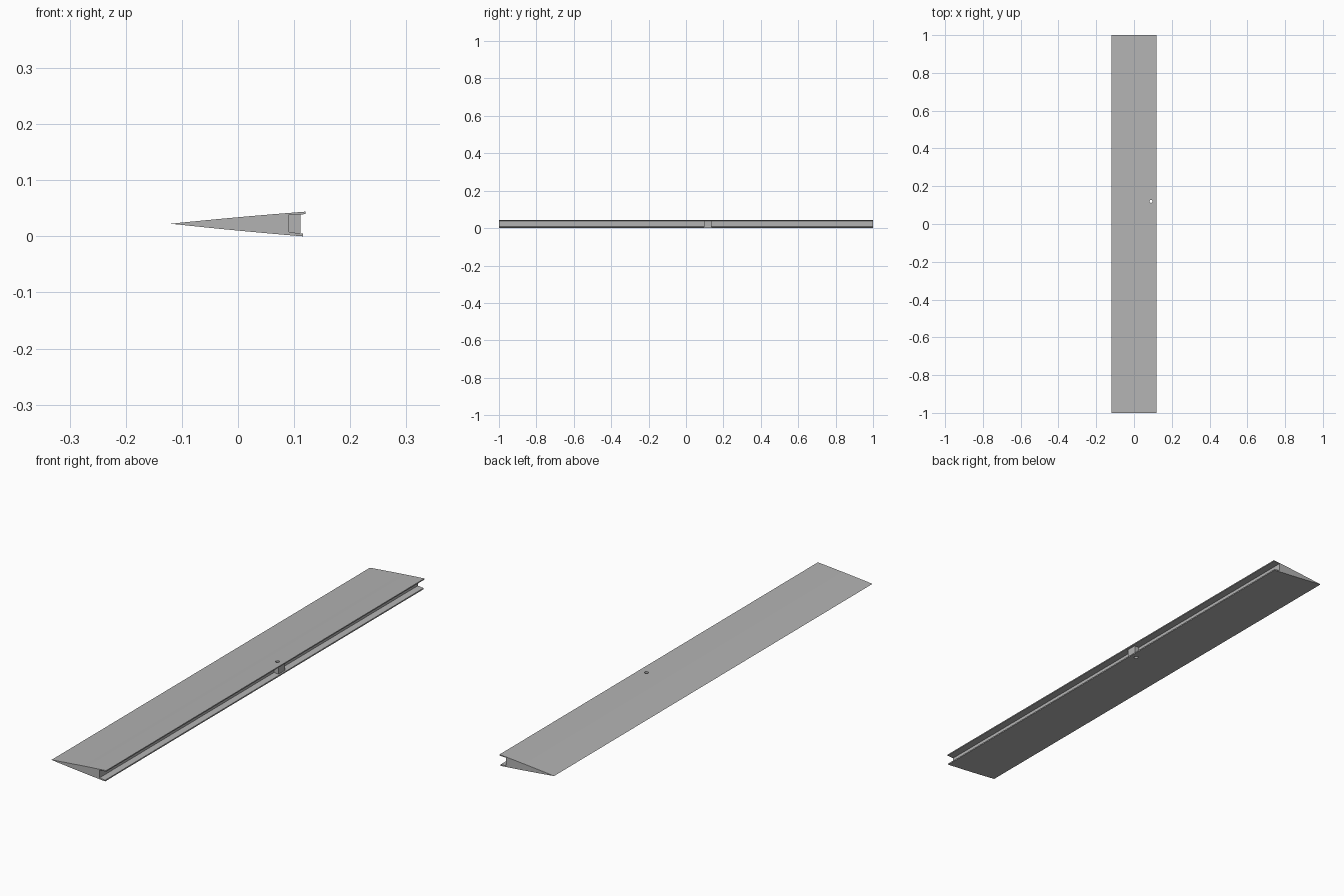
import bpy, bmesh

cube = bpy.data.objects.get("Cube")
if cube:
    bpy.data.objects.remove(cube, do_unlink=True)

# Single grey finish
grey = bpy.data.materials.new("plain_grey")
grey.use_nodes = True
colour = (0.45, 0.45, 0.45, 1)
grey.diffuse_color = colour
grey.node_tree.nodes["Principled BSDF"].inputs["Base Color"].default_value = colour


def extrude_profile(name, profile, y0, y1):
    """Extrude an x-z outline along y into a closed solid."""
    bm = bmesh.new()
    face = bm.faces.new([bm.verts.new((x, y0, z)) for x, z in profile])
    out = bmesh.ops.extrude_face_region(bm, geom=[face])
    verts = [v for v in out["geom"] if isinstance(v, bmesh.types.BMVert)]
    bmesh.ops.translate(bm, verts=verts, vec=(0, y1 - y0, 0))
    bmesh.ops.recalc_face_normals(bm, faces=bm.faces)
    mesh = bpy.data.meshes.new(name)
    bm.to_mesh(mesh)
    bm.free()
    mesh.materials.append(grey)
    obj = bpy.data.objects.new(name, mesh)
    bpy.context.collection.objects.link(obj)
    return obj


def curved(start, end, bulge, steps=8):
    """Shallow curve between two x-z points, excluding the start."""
    points = []
    for i in range(1, steps + 1):
        t = i / steps
        points.append((start[0] + (end[0] - start[0]) * t,
                       start[1] + (end[1] - start[1]) * t + 4 * bulge * t * (1 - t)))
    return points


# Tapered blade with two lips overhanging an open groove
tip, top_end, low_end = (-0.12, 0.0225), (0.12, 0.044), (0.116, 0.0)
outline = [tip] + curved(tip, top_end, 0.0008)
outline += [(0.12, 0.0395), (0.091, 0.0385), (0.091, 0.0075), (0.116, 0.005)]
outline += curved(low_end, tip, -0.0008)[:-1][::1]
outline.insert(outline.index((0.116, 0.005)) + 1, low_end)
blade = extrude_profile("tapered_blade", outline, -1, 1)

# Mounting block filling a short stretch of the groove
block = extrude_profile("mounting_block",
                        [(0.085, 0.006), (0.085, 0.04), (0.111, 0.04), (0.111, 0.006)],
                        0.097, 0.137)

# Pin hole through the lips and the block
bpy.ops.mesh.primitive_cylinder_add(vertices=24, radius=0.008, depth=0.2,
                                    location=(0.09, 0.12, 0.02))
cutter = bpy.context.object
cutter.name = "pin_hole_cutter"
cutter.data.materials.append(grey)
cutter.hide_render = True
cutter.hide_viewport = True
cutter.display_type = 'WIRE'

for obj, other, mode in ((blade, block, 'UNION'), (blade, cutter, 'DIFFERENCE')):
    mod = obj.modifiers.new(mode.title(), 'BOOLEAN')
    mod.object = other
    mod.operation = mode
    mod.solver = 'EXACT'

# Bake the cuts, then drop the helpers
depsgraph = bpy.context.evaluated_depsgraph_get()
depsgraph.update()
final = bpy.data.meshes.new_from_object(blade.evaluated_get(depsgraph))
blade.modifiers.clear()
blade.data = final
for helper in (block, cutter):
    bpy.data.objects.remove(helper, do_unlink=True)

bpy.ops.object.select_all(action='DESELECT')
blade.select_set(True)
bpy.context.view_layer.objects.active = blade
bpy.ops.object.shade_smooth_by_angle()
